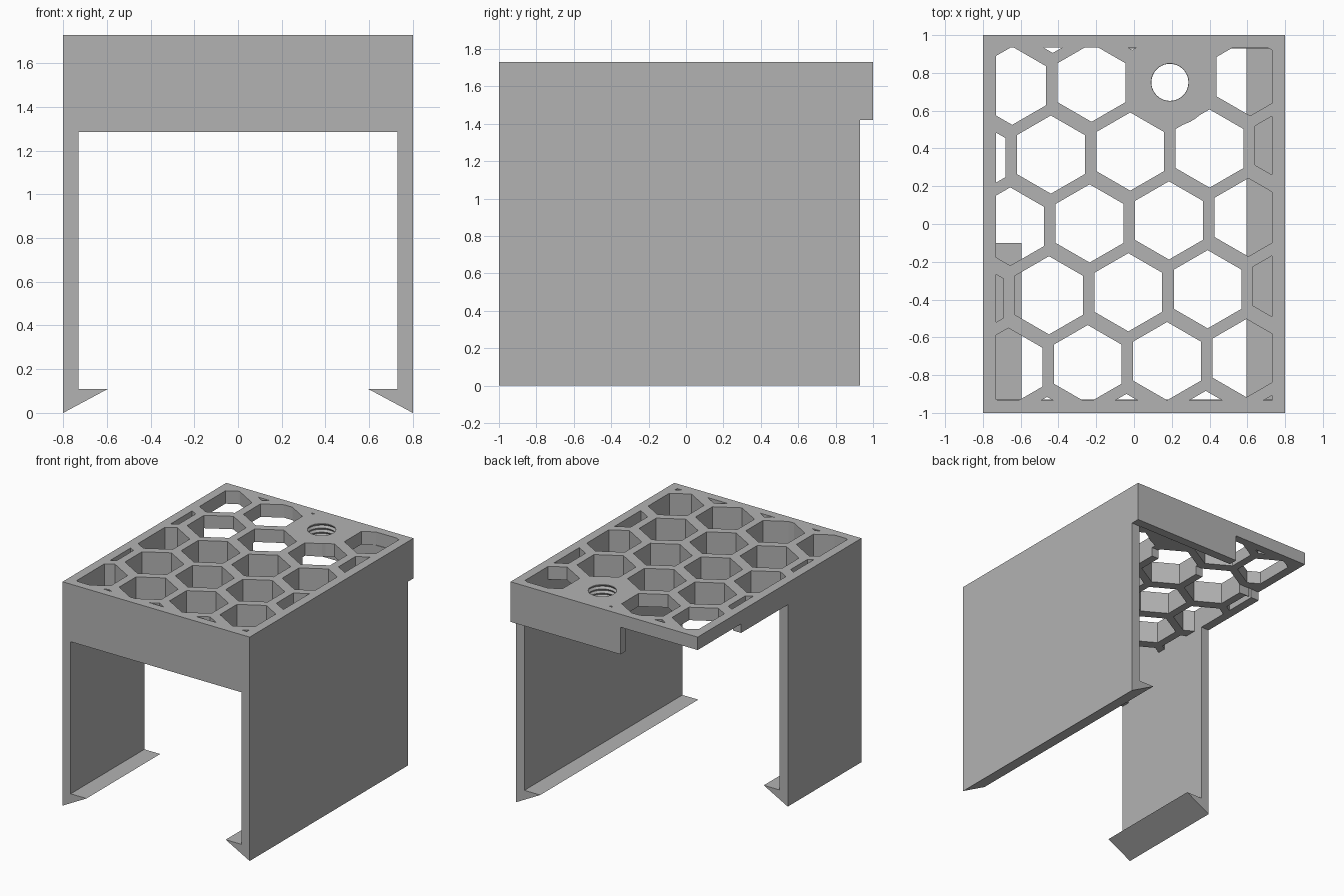
import bpy
import bmesh
import math
from mathutils import Vector

if "Cube" in bpy.data.objects:
    bpy.data.objects.remove(bpy.data.objects["Cube"], do_unlink=True)

grey = bpy.data.materials.new("plain_grey")
grey.use_nodes = True
colour = (0.45, 0.45, 0.45, 1)
grey.diffuse_color = colour
grey.node_tree.nodes["Principled BSDF"].inputs["Base Color"].default_value = colour

TOP, PLATE, THIN = 1.73, 1.56, 1.63     # top face, plate underside, thin underside
W, RIM = 0.8, 0.73                      # outer and inner half width
BACK, THIN_Y = 0.935, 0.47


def add_prism(bm, start, sweep):
    """Sweep one polygon along a vector into a closed solid."""
    face = bm.faces.new([bm.verts.new(p) for p in start])
    moved = bmesh.ops.extrude_face_region(bm, geom=[face])["geom"]
    verts = [v for v in moved if isinstance(v, bmesh.types.BMVert)]
    bmesh.ops.translate(bm, verts=verts, vec=sweep)


def finish(bm, name, helper=False):
    bmesh.ops.recalc_face_normals(bm, faces=bm.faces)
    mesh = bpy.data.meshes.new(name)
    bm.to_mesh(mesh)
    bm.free()
    obj = bpy.data.objects.new(name, mesh)
    bpy.context.collection.objects.link(obj)
    mesh.materials.append(grey)
    if helper:
        obj.hide_render = True
        obj.hide_viewport = True
        obj.display_type = 'WIRE'
    return obj


def prism(name, start, sweep, helper=False):
    bm = bmesh.new()
    add_prism(bm, start, sweep)
    return finish(bm, name, helper)


def box(name, x0, x1, y0, y1, z0, z1):
    base = [(x0, y0, z0), (x1, y0, z0), (x1, y1, z0), (x0, y1, z0)]
    return prism(name, base, (0, 0, z1 - z0))


def clip_polygon(points, axis, limit, side):
    """Keep the part of a polygon where side * coordinate <= side * limit."""
    out = []
    for a, b in zip(points, points[1:] + points[:1]):
        da, db = side * (a[axis] - limit), side * (b[axis] - limit)
        if da <= 0:
            out.append(a)
        if da * db < 0:
            out.append(a.lerp(b, da / (da - db)))
    return out


def modify(obj, operation, tool):
    mod = obj.modifiers.new(operation.title(), 'BOOLEAN')
    mod.operation = operation
    mod.solver = 'EXACT'
    mod.object = tool


# Top plate, thinner towards the back
side = [(-1, PLATE), (THIN_Y, PLATE), (THIN_Y, THIN), (1, THIN), (1, TOP), (-1, TOP)]
plate = prism("honeycomb_plate", [(-W, y, z) for y, z in side], (2 * W, 0, 0))

# Honeycomb openings, clipped by the rim; one cell stays solid for the screw hole
across, down = Vector((0.42, 0.016)), Vector((0.01, 0.745))
origin, radius = Vector((-0.235, 0.003)), 0.207
bm = bmesh.new()
for row in range(-3, 4):
    for col in range(-3, 5):
        centre = origin + down * row / 2 + across * (col - (row % 2) / 2)
        if row == 2 and col == 1:
            continue
        hexagon = [centre + radius * Vector((math.sin(k * math.pi / 3), math.cos(k * math.pi / 3)))
                   for k in range(6)]
        for axis, limit in ((0, RIM), (1, BACK)):
            for sign in (-1, 1):
                hexagon = clip_polygon(hexagon, axis, sign * limit, sign)
        if len(hexagon) > 2:
            add_prism(bm, [(p.x, p.y, 1.4) for p in hexagon], (0, 0, 0.5))
cells = finish(bm, "honeycomb_cutter", helper=True)
modify(plate, 'DIFFERENCE', cells)

# Round boss around the screw hole
HOLE = (0.19, 0.75)


def ring(r, z, count=40):
    return [(HOLE[0] + r * math.cos(math.tau * k / count),
             HOLE[1] + r * math.sin(math.tau * k / count), z) for k in range(count)]


boss = prism("boss_helper", ring(0.235, THIN), (0, 0, TOP - THIN), helper=True)
modify(plate, 'UNION', boss)

# Ridged screw hole: stacked rings of alternating radius
bm = bmesh.new()
levels = 11
loops = []
for i in range(levels):
    z = THIN - 0.03 + i * 0.016
    loops.append([bm.verts.new(p) for p in ring(0.098 + 0.012 * (i % 2), z)])
for low, high in zip(loops, loops[1:]):
    for k in range(len(low)):
        n = (k + 1) % len(low)
        bm.faces.new((low[k], low[n], high[n], high[k]))
bm.faces.new(loops[0])
bm.faces.new(loops[-1])
thread = finish(bm, "thread_cutter", helper=True)
modify(plate, 'DIFFERENCE', thread)

# Front wall and partial back lip
box("front_wall", -W, W, -1, -0.93, 1.285, PLATE)
box("back_lip", -0.14, W, 0.93, 1, 1.42, THIN)

# Side walls, each ending in an inward hook
hook = [(W, 0), (W, PLATE), (RIM, PLATE), (RIM, 0.11), (0.595, 0.11)]
for name, sign, end in (("left_clip", 1, 0.93), ("right_clip", -1, -0.1)):
    prism(name, [(sign * x, -1, z) for x, z in hook], (0, end + 1, 0))
box("left_clip_upper_edge", RIM, W, THIN_Y, 0.93, PLATE, THIN)
